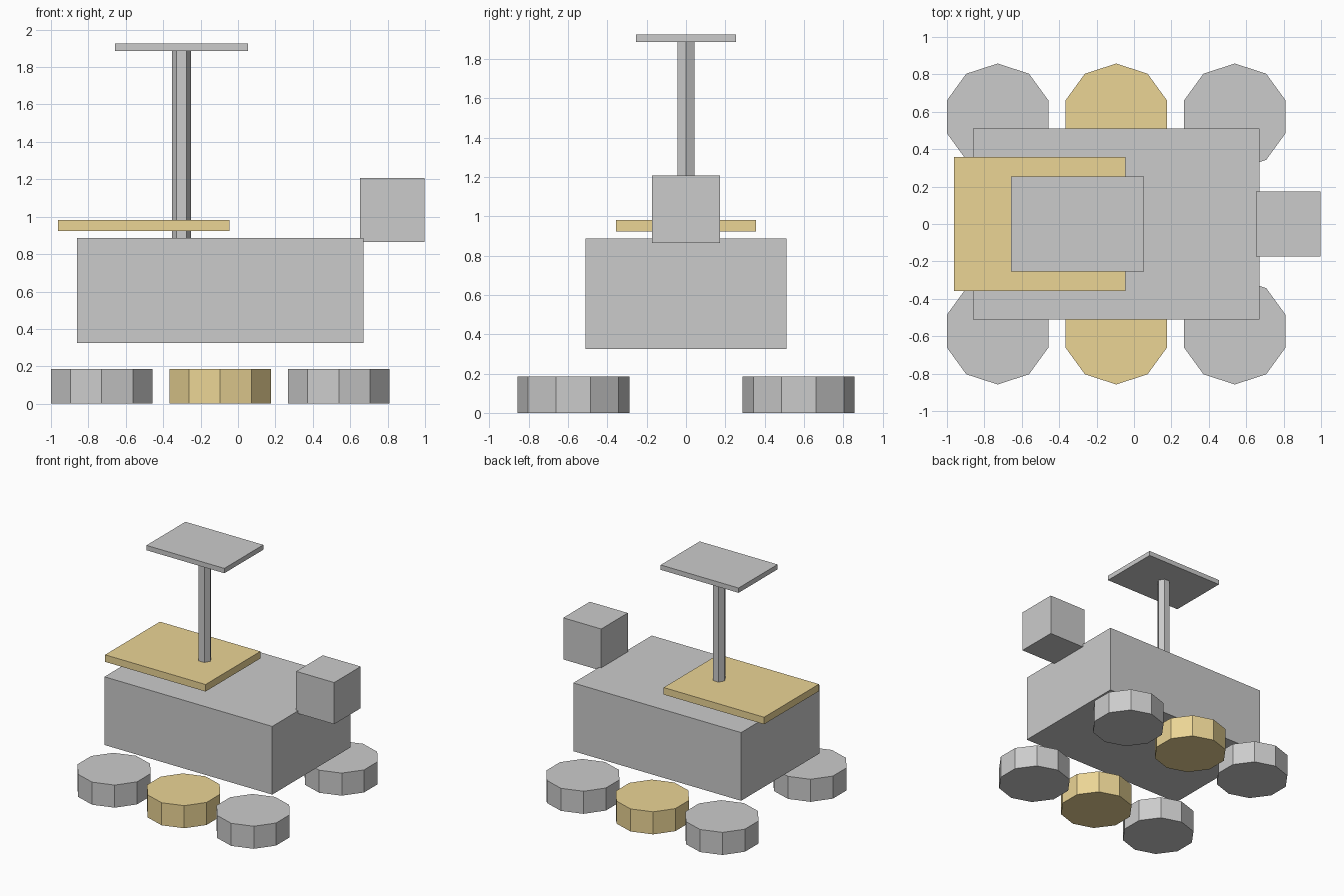
import bpy
from math import pi

if "Cube" in bpy.data.objects:
    bpy.data.objects.remove(bpy.data.objects["Cube"])

gold = bpy.data.materials.new("gold")
gold.diffuse_color = (0.83, 0.66, 0.3, 1)
gold.use_nodes = True
gold.node_tree.nodes["Principled BSDF"].inputs["Base Color"].default_value = gold.diffuse_color


def finish(name, mat):
    obj = bpy.context.object
    obj.name = name
    if mat:
        obj.data.materials.append(mat)


def box(name, x, y, z, mat=None):
    """Box from its (min, max) in x and z, and its half width in y."""
    bpy.ops.mesh.primitive_cube_add(size=1, location=(sum(x) / 2, 0, sum(z) / 2))
    bpy.context.object.scale = (x[1] - x[0], 2 * y, z[1] - z[0])
    bpy.ops.object.transform_apply(location=False, rotation=False, scale=True)
    finish(name, mat)


def prism(name, sides, radius, x, y, z, turn=0, mat=None):
    bpy.ops.mesh.primitive_cylinder_add(
        vertices=sides, radius=radius, depth=z[1] - z[0],
        location=(x, y, sum(z) / 2), rotation=(0, 0, turn))
    finish(name, mat)


# Chassis, deck panel and front box
box("body", (-0.86, 0.67), 0.511, (0.325, 0.887))
box("deck_panel", (-0.962, -0.046), 0.357, (0.924, 0.982), gold)
box("front_box", (0.652, 0.998), 0.173, (0.864, 1.207))

# Six-sided mast with a flat top plate
prism("mast", 6, 0.051, -0.302, 0, (0.887, 1.888), turn=pi / 6)
box("top_plate", (-0.657, 0.053), 0.254, (1.886, 1.926))

# Six ten-sided wheels lying flat, the middle pair gold
for side, y in (("front", -0.573), ("back", 0.573)):
    for place, x, mat in (("left", -0.729, None), ("middle", -0.095, gold),
                          ("right", 0.539, None)):
        prism(f"{side}_{place}_wheel", 10, 0.285, x, y, (0, 0.186), mat=mat)
